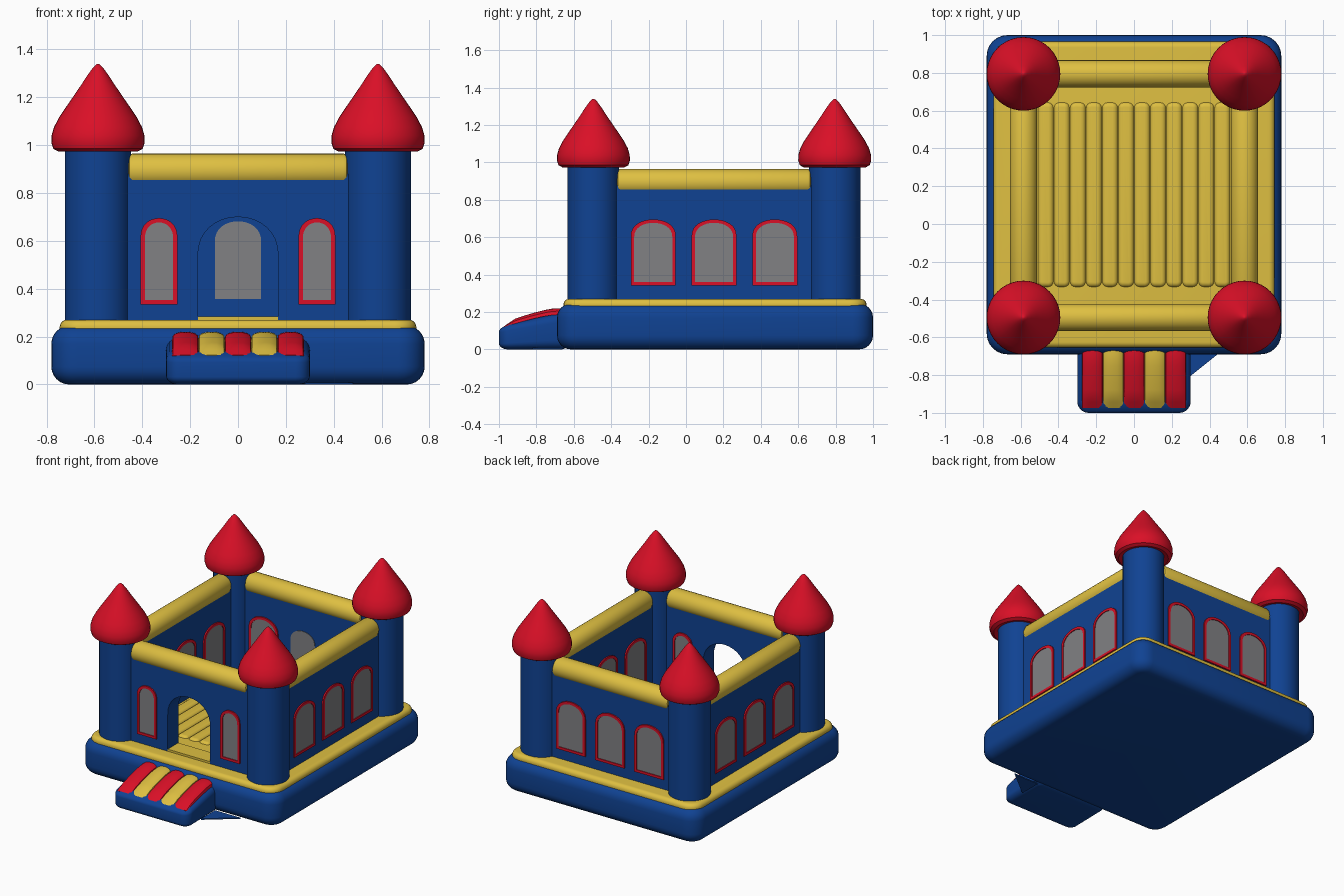
import bpy, bmesh, math
from mathutils import Matrix, Vector

cube = bpy.data.objects.get("Cube")
if cube:
    bpy.data.objects.remove(cube, do_unlink=True)


def material(name, rgb):
    m = bpy.data.materials.new(name)
    m.use_nodes = True
    m.diffuse_color = (*rgb, 1)
    m.node_tree.nodes["Principled BSDF"].inputs["Base Color"].default_value = (*rgb, 1)
    return m


BLUE = material("blue vinyl", (0.005, 0.055, 0.29))
RED = material("red vinyl", (0.70, 0.005, 0.02))
YELLOW = material("yellow vinyl", (0.73, 0.52, 0.053))
GREY = material("grey mesh", (0.22, 0.22, 0.23))


def finish(name, bm, mat, place=Matrix(), smooth=35):
    bmesh.ops.recalc_face_normals(bm, faces=bm.faces)
    mesh = bpy.data.meshes.new(name)
    bm.to_mesh(mesh)
    bm.free()
    mesh.materials.append(mat)
    ob = bpy.data.objects.new(name, mesh)
    ob.matrix_world = place
    bpy.context.collection.objects.link(ob)
    bpy.ops.object.select_all(action="DESELECT")
    ob.select_set(True)
    bpy.context.view_layer.objects.active = ob
    bpy.ops.object.shade_smooth_by_angle(angle=math.radians(smooth))
    return ob


def loft(bm, loops, cap=True, closed=False):
    """Skin a stack of equal-length point loops."""
    rings = [[bm.verts.new(p) for p in loop] for loop in loops]
    n = len(rings[0])
    pairs = list(zip(rings, rings[1:]))
    if closed:
        pairs.append((rings[-1], rings[0]))
    for a, b in pairs:
        for i in range(n):
            j = (i + 1) % n
            bm.faces.new((a[i], a[j], b[j], b[i]))
    if cap and not closed:
        bm.faces.new(rings[0])
        bm.faces.new(rings[-1])


def rounded_rect(hx, hy, r, z, steps=6):
    pts = []
    for k, (sx, sy) in enumerate(((1, 1), (-1, 1), (-1, -1), (1, -1))):
        for i in range(steps + 1):
            a = math.pi / 2 * (k + i / steps)
            pts.append(Vector((sx * (hx - r) + r * math.cos(a),
                               sy * (hy - r) + r * math.sin(a), z)))
    return pts


def cushion(name, cx, cy, hx, hy, corner, z0, z1, puff, mat, slope=None):
    """Rounded slab whose top and bottom edges are puffed out."""
    levels = []
    for i in range(7):
        a = math.pi / 2 * i / 6
        levels.append((puff * (1 - math.sin(a)), z0 + puff * (1 - math.cos(a))))
    levels += [(d, z0 + z1 - z) for d, z in reversed(levels)]
    bm = bmesh.new()
    loft(bm, [rounded_rect(hx - d, hy - d, max(corner - d, 0.004), z) for d, z in levels])
    for v in bm.verts:
        v.co.x += cx
        v.co.y += cy
        if slope:
            v.co.z *= slope(v.co.y)
    return finish(name, bm, mat, smooth=40)


def lathe(name, profile, mat, place, sides=40):
    bm = bmesh.new()
    loft(bm, [[(r * math.cos(math.tau * i / sides), r * math.sin(math.tau * i / sides), z)
               for i in range(sides)] for r, z in profile])
    return finish(name, bm, mat, place)


def arch(half, z0, z1, rise, steps=16):
    """Arch outline in the xz plane, from bottom left over the top to bottom right."""
    pts = [(-half, z0)]
    for i in range(steps + 1):
        a = math.pi * (1 - i / steps)
        pts.append((half * math.cos(a), z1 - rise + rise * math.sin(a) ** 0.85 if 0 < i < steps else z1 - rise))
    return pts + [(half, z0)]


def prism(name, outline, y0, y1, mat, place):
    bm = bmesh.new()
    loft(bm, [[(x, y, z) for x, z in outline] for y in (y0, y1)])
    return finish(name, bm, mat, place)


# Base and deck
MID = 0.155
cushion("base", 0, MID, 0.78, 0.845, 0.11, 0, 0.245, 0.075, BLUE)
cushion("deck", 0, MID, 0.745, 0.81, 0.09, 0.2, 0.27, 0.03, YELLOW)

# Ribbed bouncing floor
RIBS = 12
for i in range(RIBS):
    x = 0.085 * (i - (RIBS - 1) / 2)
    cushion(f"floor_rib_{i + 1}", x, MID, 0.043, 0.49, 0.03, 0.23, 0.285, 0.026, YELLOW)


# Entrance step with striped cushions, sloping down to the front
def step_slope(y):
    return 1 - 0.36 * min(max((-0.7 - y) / 0.28, 0), 1) ** 1.3


def stepped(name, cx, cy, hx, hy, corner, z0, z1, puff, mat):
    cushion(name, cx, cy, hx, hy, corner, z0, z1, puff, mat, step_slope)


stepped("entrance_step", 0, -0.81, 0.30, 0.19, 0.06, 0, 0.195, 0.05, BLUE)
for i in range(5):
    bm = bmesh.new()
    x, n = 0.11 * (i - 2), 10
    loops = []
    for k in range(n + 1):
        y = -0.975 + 0.32 * k / n
        lift = 0.035 * min(1, (k + 0.2) / 2.0)
        loops.append([(x + 0.056 * math.cos(math.pi * j / 8), y,
                       (0.185 + lift * math.sin(math.pi * j / 8) ** 0.6) * step_slope(y))
                      for j in range(9)])
    loft(bm, loops)
    finish(f"step_stripe_{i + 1}", bm, YELLOW if i % 2 else RED)

# Loose ground flap beside the step
bm = bmesh.new()
loft(bm, [[(0.28, -0.66, z), (0.48, -0.66, z), (0.28, -0.82, z)] for z in (0, 0.008)])
finish("ground_flap", bm, BLUE)

# Corner towers with pointed domes
DOME = [(0.12, 0.985), (0.165, 0.973), (0.187, 0.985), (0.195, 1.01), (0.194, 1.04),
        (0.184, 1.075), (0.163, 1.115), (0.133, 1.16), (0.102, 1.205), (0.07, 1.252),
        (0.042, 1.295), (0.02, 1.325), (0.008, 1.337), (0.001, 1.34)]
for side, sx in (("left", 1), ("right", -1)):
    for end, y in (("front", -0.495), ("back", 0.795)):
        place = Matrix.Translation((sx * 0.585, y, 0))
        lathe(f"{end}_{side}_tower", [(0.138, 0.25), (0.138, 0.99)], BLUE, place)
        lathe(f"{end}_{side}_dome", DOME, RED, place)


# Windows: grey panel with a red rim, on one or both wall faces
THICK = 0.06


def window(name, place, x, half, z0, z1, rise, inner_rim=True):
    here = place @ Matrix.Translation((x, 0, 0))
    rim = 0.018
    inside = arch(half - rim, z0 + rim, z1 - rim, rise - rim * 0.7)
    outside = arch(half, z0, z1, rise)
    for face, s in (("outer", -1), ("inner", 1)):
        y = s * THICK
        prism(f"{name}_{face}_panel", inside, y, y + s * 0.004, GREY, here)
        if s == 1 and not inner_rim:
            continue
        bm = bmesh.new()
        loft(bm, [[(px, py, pz) for px, pz in loop] for loop, py in (
            (outside, y), (outside, y + s * 0.009), (inside, y + s * 0.009), (inside, y))],
            closed=True)
        finish(f"{name}_{face}_rim", bm, RED, here)


# Walls with padded top beams
def wall(name, x, y, turn, half, beam_half, doorway=False):
    place = Matrix.Translation((x, y, 0)) @ Matrix.Rotation(turn, 4, "Z")
    outline = [(half, 0.25), (half, 0.88), (-half, 0.88), (-half, 0.25)]
    if doorway:
        outline += arch(0.168, 0.25, 0.70, 0.168)
    prism(f"{name}_wall", outline, -THICK, THICK, BLUE, place)
    r, b = 0.072, beam_half
    lathe(f"{name}_beam", [(r * 0.7, -b), (r * 0.92, -b + 0.006), (r, -b + 0.02),
                           (r, b - 0.02), (r * 0.92, b - 0.006), (r * 0.7, b)], YELLOW,
          place @ Matrix.Translation((0, 0, 0.893)) @ Matrix.Rotation(math.pi / 2, 4, "Y"), 24)
    return place


front = wall("front", 0, -0.495, 0, 0.55, 0.46, True)
for side, x in (("left", 0.33), ("right", -0.33)):
    window(f"front_{side}_window", front, x, 0.077, 0.335, 0.695, 0.08)
prism("door_sill", [(-0.168, 0.26), (0.168, 0.26), (0.168, 0.285), (-0.168, 0.285)],
      -THICK, THICK, YELLOW, front)

back = wall("back", 0, 0.795, math.pi, 0.55, 0.46)
for i, x in enumerate((-0.31, 0, 0.31)):
    window(f"back_window_{i + 1}", back, x, 0.115, 0.34, 0.70, 0.10, inner_rim=(x != 0))

for side, sx in (("left", 1), ("right", -1)):
    place = wall(side, sx * 0.585, 0.15, sx * math.pi / 2, 0.6, 0.52)
    for i in range(3):
        window(f"{side}_window_{i + 1}", place, 0.325 * (i - 1), 0.12, 0.343, 0.695, 0.09)
